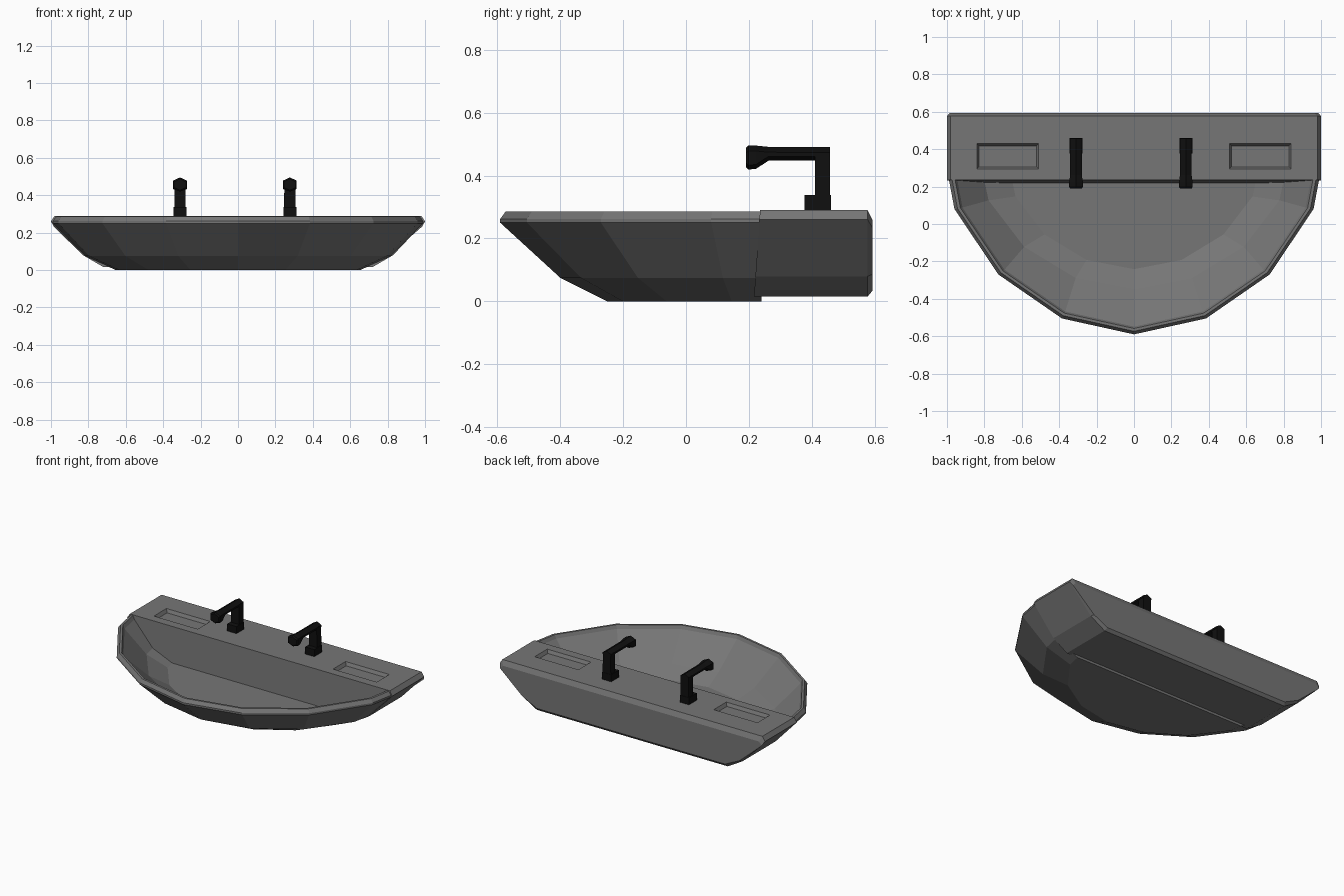
import bpy
import bmesh

if "Cube" in bpy.data.objects:
    bpy.data.objects.remove(bpy.data.objects["Cube"], do_unlink=True)


def material(name, value):
    mat = bpy.data.materials.new(name)
    colour = (value, value, value, 1)
    mat.diffuse_color = colour
    mat.use_nodes = True
    bsdf = mat.node_tree.nodes["Principled BSDF"]
    bsdf.inputs["Base Color"].default_value = colour
    bsdf.inputs["Roughness"].default_value = 0.6
    return mat


GREY = material("stone grey", 0.18)
BLACK = material("tap black", 0.005)


def loft(name, rings, mat):
    """Skin a list of equal-length closed rings and cap both ends."""
    bm = bmesh.new()
    loops = [[bm.verts.new(p) for p in ring] for ring in rings]
    count = len(loops[0])
    for a, b in zip(loops, loops[1:]):
        for i in range(count):
            j = (i + 1) % count
            bm.faces.new((a[i], a[j], b[j], b[i]))
    bm.faces.new(loops[0][::-1])
    bm.faces.new(loops[-1])
    bmesh.ops.recalc_face_normals(bm, faces=bm.faces)
    mesh = bpy.data.meshes.new(name)
    bm.to_mesh(mesh)
    bm.free()
    mesh.materials.append(mat)
    obj = bpy.data.objects.new(name, mesh)
    bpy.context.collection.objects.link(obj)
    return obj


def mirrored(points):
    """Complete a half outline across x = 0."""
    return points + [(-x, v) for x, v in reversed(points) if x > 0]


def rect(x, y, z, w, d):
    return [(x + sx * w / 2, y + sy * d / 2, z)
            for sx, sy in ((-1, -1), (1, -1), (1, 1), (-1, 1))]


# Basin: one faceted outline scaled into outer shell, rim and inner bowl
BACK = 0.24
outline = mirrored([(0.99, BACK), (0.96, 0.08), (0.725, -0.27),
                    (0.385, -0.505), (0, -0.59)])
levels = [
    (0.66, 0.59, 0), (0.83, 0.77, 0.075),                   # underside
    (1, 1, 0.25), (1, 1, 0.262), (0.983, 0.98, 0.285),      # rim
    (0.967, 0.962, 0.285), (0.955, 0.95, 0.262),
    (0.81, 0.71, 0.11), (0.66, 0.58, 0.05),                 # bowl
]
loft("basin", [[(x * sx, BACK + (y - BACK) * sy, z) for x, y in outline]
               for sx, sy, z in levels], GREY)

# Rear counter: tapered section with a chamfered back and sloping front wall
section = mirrored([(0.98, 0.29), (1, 0.26), (0.83, 0.08), (0.72, 0.016)])
counter = loft("rear_counter", [
    [(x, 0.215 + 0.07 * z, z) for x, z in section],
    [(x, 0.577, z) for x, z in section],
    [(x * 0.985, 0.593, z * 0.81 + 0.022) for x, z in section],
], GREY)

# Soap trays sunk into the counter
for side in (-1, 1):
    x, y = side * 0.675, 0.362
    cutter = loft("tray_cutter", [rect(x, y, 0.268, 0.305, 0.112),
                                  rect(x, y, 0.29, 0.33, 0.135),
                                  rect(x, y, 0.35, 0.33, 0.135)], GREY)
    cutter.hide_render = True
    cut = counter.modifiers.new("tray", "BOOLEAN")
    cut.operation = "DIFFERENCE"
    cut.solver = "EXACT"
    cut.object = cutter
    bpy.context.view_layer.objects.active = counter
    bpy.ops.object.modifier_apply(modifier=cut.name)
    bpy.data.objects.remove(cutter, do_unlink=True)


def spout_ring(x, y, w, low, high):
    """Six-sided cross-section with a ridge on top."""
    return [(x + px, y, z) for px, z in
            ((0, high), (w, high - 0.017), (w, low + 0.014),
             (0, low), (-w, low + 0.014), (-w, high - 0.017))]


# Taps: base block, upright post, and spout with a flared nozzle
for label, x in (("right", -0.31), ("left", 0.277)):
    loft(label + "_tap_base", [rect(x, 0.418, 0.28, 0.07, 0.084),
                               rect(x, 0.418, 0.338, 0.07, 0.084)], BLACK)
    loft(label + "_tap_post", [rect(x, 0.434, 0.3, 0.062, 0.048),
                               rect(x, 0.434, 0.475, 0.058, 0.048)], BLACK)
    loft(label + "_tap_spout", [
        spout_ring(x, 0.19, 0.031, 0.427, 0.488),
        spout_ring(x, 0.198, 0.037, 0.419, 0.495),
        spout_ring(x, 0.222, 0.037, 0.421, 0.495),
        spout_ring(x, 0.262, 0.031, 0.447, 0.491),
        spout_ring(x, 0.458, 0.031, 0.447, 0.49),
    ], BLACK)
